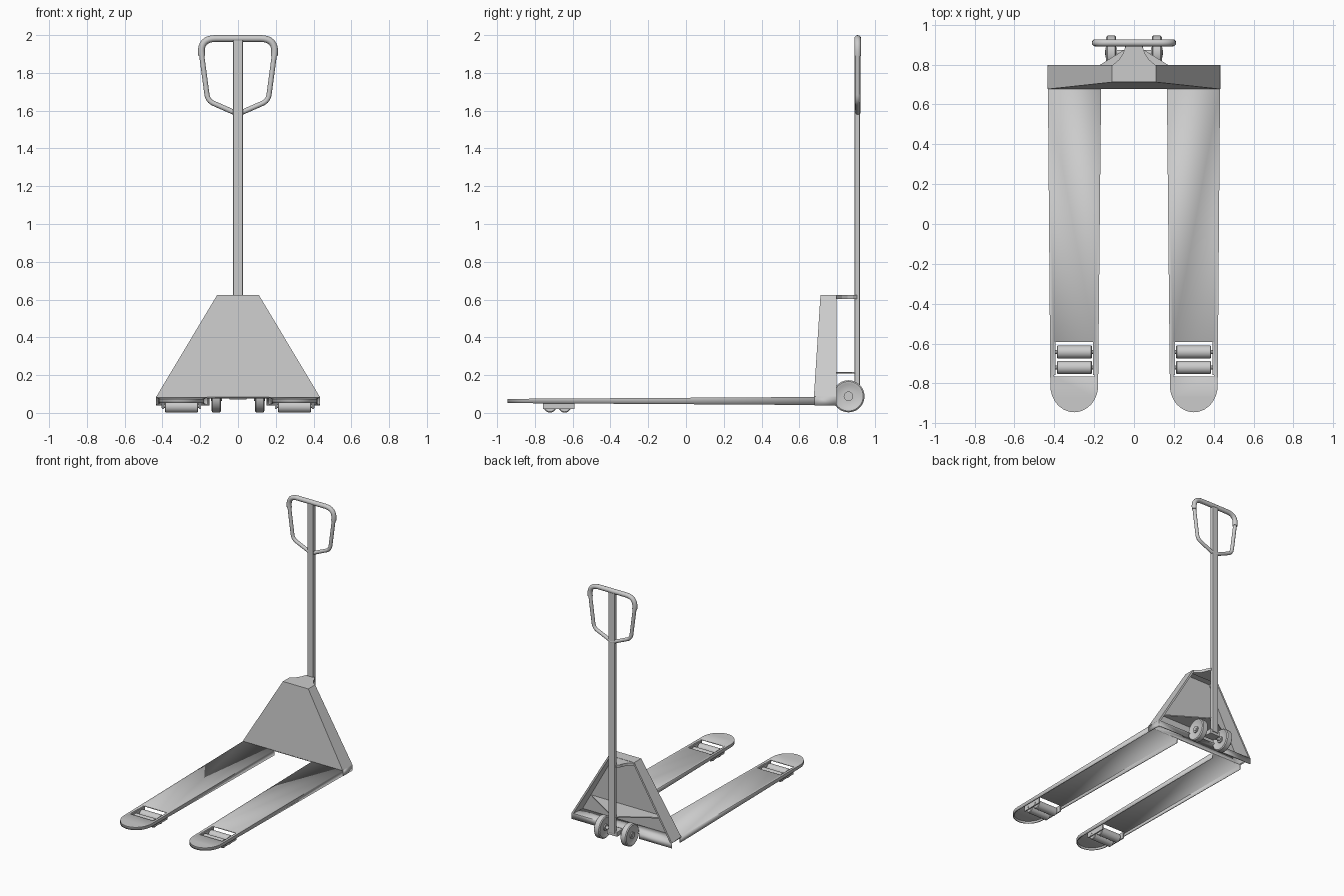
import bpy, bmesh, math
from mathutils import Vector

if "Cube" in bpy.data.objects:
    bpy.data.objects.remove(bpy.data.objects["Cube"])


def finish(name, bm, mirror=False, solid=0, smooth=False, bevel=0):
    me = bpy.data.meshes.new(name)
    bm.to_mesh(me)
    bm.free()
    ob = bpy.data.objects.new(name, me)
    bpy.context.collection.objects.link(ob)
    if solid:
        m = ob.modifiers.new("thickness", 'SOLIDIFY')
        m.thickness, m.offset, m.use_even_offset = solid, -1, True
    if bevel:
        m = ob.modifiers.new("bevel", 'BEVEL')
        m.width, m.segments = bevel, 2
    if mirror:
        ob.modifiers.new("mirror", 'MIRROR').use_mirror_merge = False
    if smooth:
        bpy.ops.object.select_all(action='DESELECT')
        ob.select_set(True)
        bpy.context.view_layer.objects.active = ob
        bpy.ops.object.shade_smooth_by_angle(angle=math.radians(35))
    return ob


def box(name, lo, hi, mirror=False, bevel=0):
    bm = bmesh.new()
    bmesh.ops.create_cube(bm, size=1)
    for v in bm.verts:
        v.co = [(lo[i] + hi[i]) / 2 + v.co[i] * (hi[i] - lo[i]) for i in range(3)]
    return finish(name, bm, mirror, bevel=bevel)


def plate(name, pts, z, t):
    """Flat plate, outline mirrored across x = 0."""
    bm = bmesh.new()
    full = pts + [(-x, y) for x, y in reversed(pts)]
    f = bm.faces.new([bm.verts.new((x, y, z)) for x, y in full])
    r = bmesh.ops.extrude_face_region(bm, geom=[f])
    for v in r["geom"]:
        if isinstance(v, bmesh.types.BMVert):
            v.co.z += t
    bmesh.ops.recalc_face_normals(bm, faces=bm.faces)
    return finish(name, bm)


def channel(name, outline, walls, top, bottom, hole=(), mirror=False):
    """Pressed sheet: top skin (with optional hole) and down-turned flanges."""
    bm = bmesh.new()
    n = len(outline)
    edges = []
    loops = [[bm.verts.new((x, y, top(y))) for x, y in l] for l in (outline, hole) if l]
    for l in loops:
        edges += [bm.edges.new((l[i], l[(i + 1) % len(l)])) for i in range(len(l))]
    bmesh.ops.triangle_fill(bm, edges=edges, use_beauty=True, use_dissolve=False)
    bm.normal_update()
    for f in bm.faces:
        if f.normal.z < 0:
            f.normal_flip()
    up = loops[0]
    low = [bm.verts.new((x, y, bottom(y))) for x, y in outline]
    for i in walls:
        j = (i + 1) % n
        bm.faces.new((up[i], low[i], low[j], up[j]))
    for v in [v for v in bm.verts if not v.link_faces]:
        bm.verts.remove(v)
    return finish(name, bm, mirror, solid=0.008, smooth=True)


def lathe(name, profile, cy, cz, mirror=False, seg=40):
    """Revolve (x, radius) points about an axis along x."""
    bm = bmesh.new()
    rings = [[bm.verts.new((x, cy + r * math.cos(math.tau * k / seg),
                            cz + r * math.sin(math.tau * k / seg))) for k in range(seg)]
             for x, r in profile]
    for a, b in zip(rings, rings[1:]):
        for k in range(seg):
            q = (k + 1) % seg
            bm.faces.new((a[k], a[q], b[q], b[k]))
    bm.faces.new(rings[0])
    bm.faces.new(rings[-1])
    bmesh.ops.recalc_face_normals(bm, faces=bm.faces)
    return finish(name, bm, mirror, smooth=True)


def tube(name, pts, y, radius, rounds):
    """Round tube in the xz plane with rounded corners."""
    P = [Vector((x, y, z)) for x, z in pts]
    path = [P[0]]
    for i in range(1, len(P) - 1):
        c, r = P[i], rounds[i - 1]
        a = c + (P[i - 1] - c).normalized() * r
        b = c + (P[i + 1] - c).normalized() * r
        for k in range(9):
            t = k / 8
            path.append(a * (1 - t) ** 2 + c * 2 * t * (1 - t) + b * t * t)
    path.append(P[-1])
    cu = bpy.data.curves.new(name, 'CURVE')
    cu.dimensions = '3D'
    cu.bevel_depth, cu.bevel_resolution, cu.use_fill_caps = radius, 4, True
    sp = cu.splines.new('POLY')
    sp.points.add(len(path) - 1)
    for p, co in zip(sp.points, path):
        p.co = (*co, 1)
    ob = bpy.data.objects.new(name, cu)
    bpy.context.collection.objects.link(ob)
    bpy.ops.object.select_all(action='DESELECT')
    ob.select_set(True)
    bpy.context.view_layer.objects.active = ob
    bpy.ops.object.convert(target='MESH')
    bpy.ops.object.shade_smooth_by_angle(angle=math.radians(40))


# Forks: tapered channels with rounded tips and a roller opening
tip = [(0.30 + 0.12 * math.cos(a), -0.81 + 0.135 * math.sin(a))
       for a in (math.pi * (1 + k / 20) for k in range(21))]
outline = [(0.165, 0.685)] + tip + [(0.432, 0.685)]
channel("forks", outline, range(len(outline) - 1),
        lambda y: 0.080 + 0.0062 * y, lambda y: 0.046 - 0.0062 * y,
        hole=[(0.197, -0.765), (0.402, -0.765), (0.402, -0.593), (0.197, -0.593)],
        mirror=True)

# Load rollers and their side brackets
for i, y in enumerate((-0.72, -0.642)):
    lathe(f"load_roller_{i + 1}", [(0.211, 0.028), (0.215, 0.033), (0.383, 0.033), (0.387, 0.028)],
          y, 0.034, True, 28)
    lathe(f"roller_pin_{i + 1}", [(0.196, 0.01), (0.404, 0.01)], y, 0.036, True, 16)
for side, x in (("inner", 0.197), ("outer", 0.393)):
    box(f"roller_bracket_{side}", (x, -0.757, 0.02), (x + 0.009, -0.59, 0.07), True)

# Cross channel joining the forks, back flange notched for the wheels
channel("cross_channel",
        [(-0.433, 0.68), (0.433, 0.68), (0.433, 0.797), (0.15, 0.797), (-0.15, 0.797), (-0.433, 0.797)],
        (1, 2, 4), lambda y: 0.086, lambda y: 0.04)

# Body cover: sloped shell open at the back
bm = bmesh.new()
v = {}
for s in (-1, 1):
    for key, co in (("fb", (0.433, 0.677, 0.085)), ("ft", (0.11, 0.712, 0.625)),
                    ("bb", (0.433, 0.797, 0.085)), ("bt", (0.11, 0.797, 0.625))):
        v[key, s] = bm.verts.new((co[0] * s, co[1], co[2]))
for f in ((("fb", -1), ("fb", 1), ("ft", 1), ("ft", -1)),
          (("fb", 1), ("bb", 1), ("bt", 1), ("ft", 1)),
          (("bb", -1), ("fb", -1), ("ft", -1), ("bt", -1)),
          (("ft", -1), ("ft", 1), ("bt", 1), ("bt", -1))):
    bm.faces.new([v[k] for k in f])
finish("body_cover", bm, solid=0.014)

# Plates holding the steering column
plate("upper_plate", [(0.105, 0.78), (0.108, 0.797), (0.075, 0.825), (0.055, 0.855),
                      (0.045, 0.885), (0.03, 0.905)], 0.602, 0.021)
plate("lower_plate", [(0.345, 0.69), (0.04, 0.88), (0.03, 0.9)], 0.208, 0.008)

# Steering wheels, axle and axle block
lathe("steering_wheels", [(0.086, 0.025), (0.096, 0.025), (0.096, 0.06), (0.091, 0.068),
                          (0.09, 0.078), (0.096, 0.085), (0.134, 0.085), (0.14, 0.078),
                          (0.139, 0.068), (0.134, 0.06), (0.134, 0.025), (0.142, 0.025)],
      0.86, 0.088, True)
lathe("axle", [(-0.145, 0.013), (0.145, 0.013)], 0.86, 0.088, seg=20)
box("axle_block", (-0.045, 0.84, 0.07), (0.045, 0.915, 0.108), bevel=0.004)

# Steering column and loop handle
box("steering_column", (-0.026, 0.893, 0.09), (0.026, 0.921, 1.975), bevel=0.004)
tube("handle_grip", [(-0.192, 1.89), (-0.203, 1.982), (0.203, 1.982), (0.192, 1.89)],
     0.909, 0.018, (0.085, 0.085))
tube("handle_lower_loop", [(-0.193, 1.90), (-0.16, 1.652), (0, 1.582), (0.16, 1.652), (0.193, 1.90)],
     0.909, 0.0135, (0.035, 0.01, 0.035))
